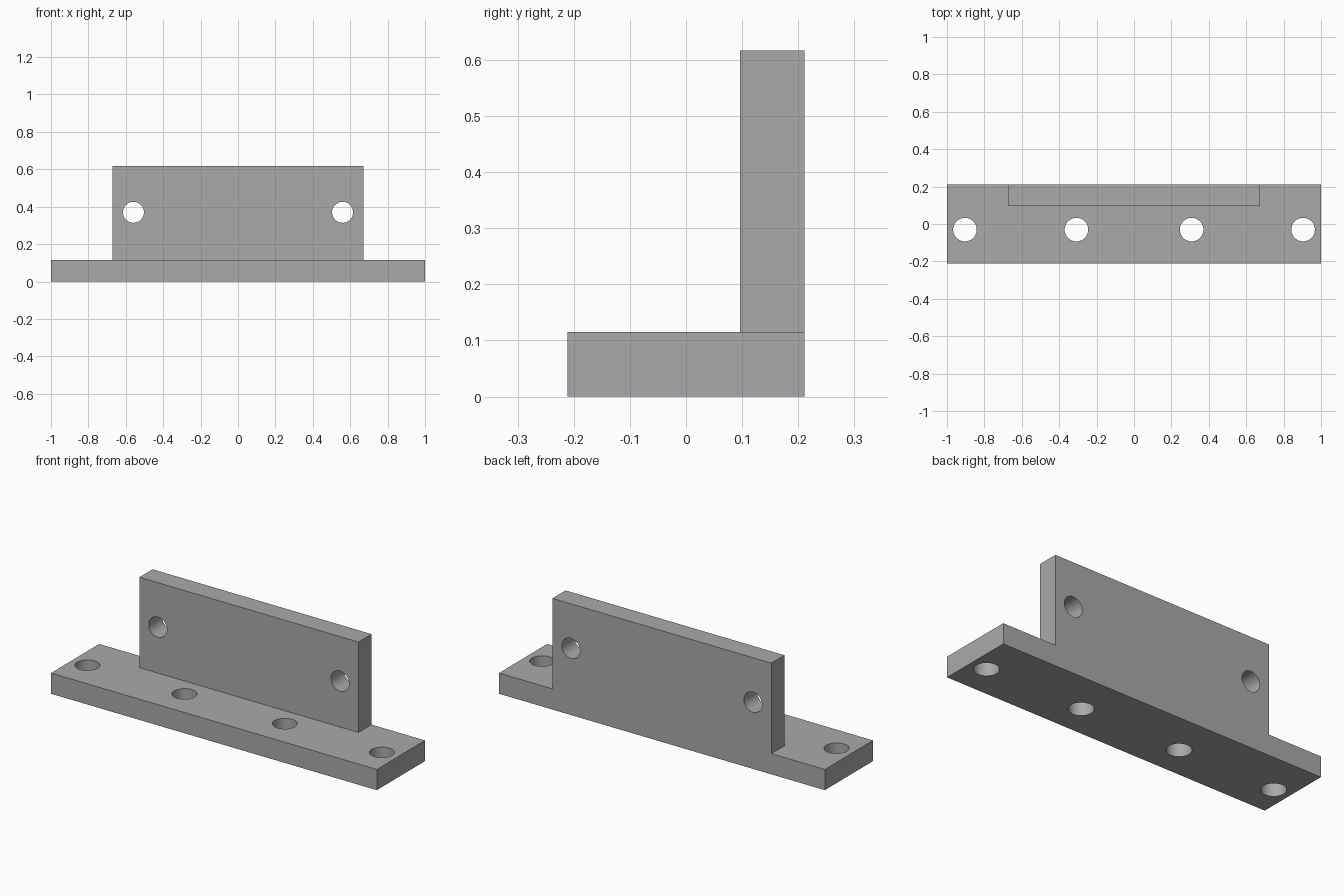
import bpy
from math import radians

if "Cube" in bpy.data.objects:
    bpy.data.objects.remove(bpy.data.objects["Cube"])

HALF_DEPTH = 0.211
BASE_H = 0.115
TOP = 0.617

grey = bpy.data.materials.new("plain grey")
grey.diffuse_color = (0.40, 0.40, 0.40, 1)
grey.use_nodes = True
grey.node_tree.nodes["Principled BSDF"].inputs["Base Color"].default_value = grey.diffuse_color


def box(name, lo, hi):
    """Axis-aligned box between two corners."""
    bpy.ops.mesh.primitive_cube_add(size=1, location=[(a + b) / 2 for a, b in zip(lo, hi)])
    ob = bpy.context.object
    ob.name = name
    ob.scale = [b - a for a, b in zip(lo, hi)]
    bpy.ops.object.transform_apply(location=True, rotation=True, scale=True)
    ob.data.materials.append(grey)
    return ob


def hole(name, radius, location, tilt=0):
    """Cylinder used to drill a through hole."""
    bpy.ops.mesh.primitive_cylinder_add(vertices=64, radius=radius, depth=0.3,
                                        location=location, rotation=(radians(tilt), 0, 0))
    ob = bpy.context.object
    ob.name = name
    ob.data.materials.append(grey)
    return ob


def combine(target, tool, operation):
    """Apply a boolean and discard the tool object."""
    mod = target.modifiers.new(operation.lower(), 'BOOLEAN')
    mod.operation = operation
    mod.solver = 'EXACT'
    mod.object = tool
    bpy.context.view_layer.objects.active = target
    bpy.ops.object.modifier_apply(modifier=mod.name)
    bpy.data.objects.remove(tool)


# Flat base with the upright plate flush along its back edge
bracket = box("mounting_bracket", (-1, -HALF_DEPTH, 0), (1, HALF_DEPTH, BASE_H))
upright = box("upright_plate", (-0.672, 0.096, BASE_H / 2), (0.672, HALF_DEPTH, TOP))
combine(bracket, upright, 'UNION')

for side in (-1, 1):
    # Vertical screw holes through the base
    for x in (0.904, 0.308):
        combine(bracket, hole("base_hole", 0.063, (side * x, -0.03, BASE_H / 2)), 'DIFFERENCE')
    # Horizontal holes through the upright
    combine(bracket, hole("upright_hole", 0.056, (side * 0.559, 0.153, 0.37), 90), 'DIFFERENCE')

# Smooth hole walls, crisp plate edges
bpy.ops.object.select_all(action='DESELECT')
bracket.select_set(True)
bpy.context.view_layer.objects.active = bracket
bpy.ops.object.shade_smooth_by_angle(angle=radians(30))
